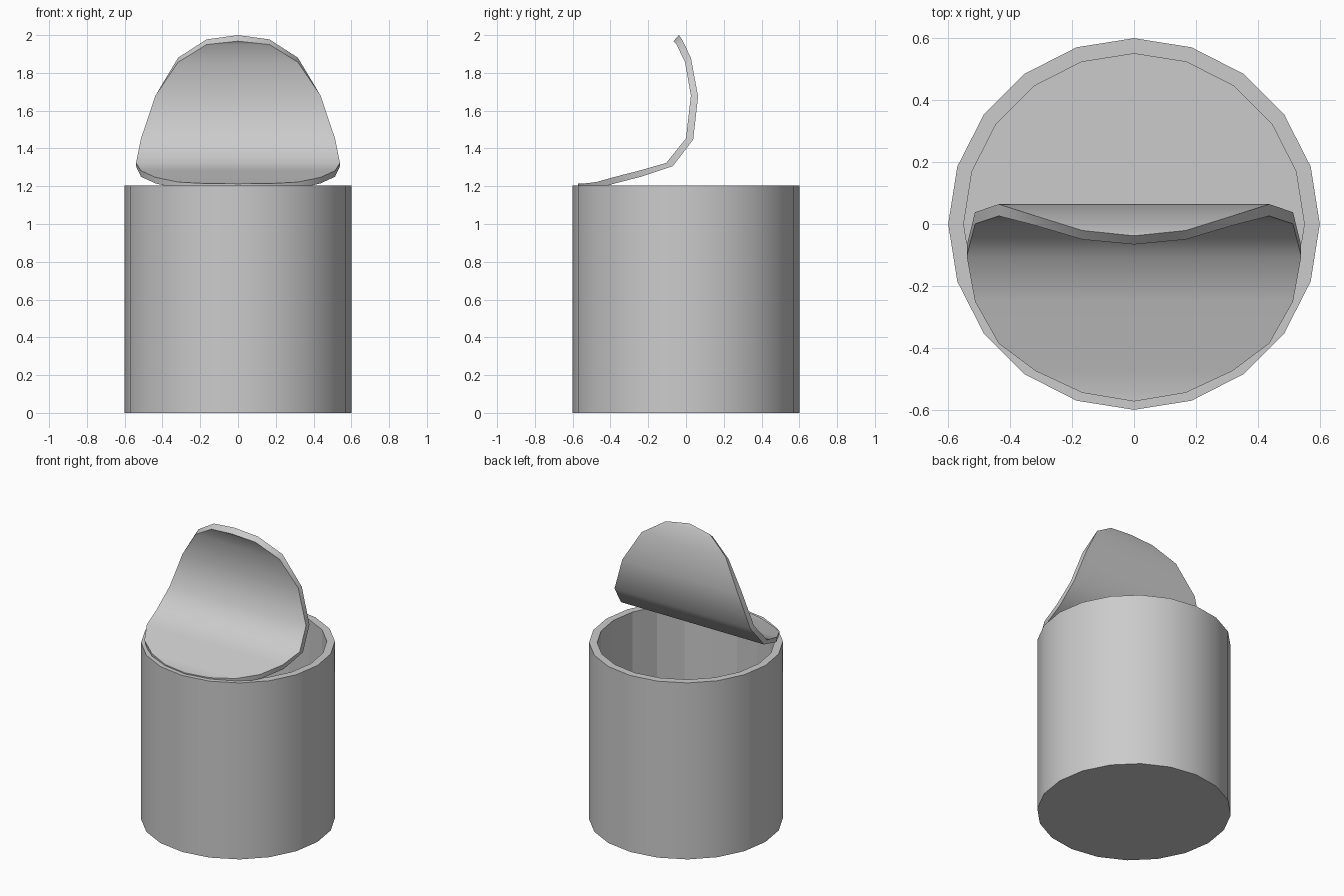
import bpy, bmesh, math

if "Cube" in bpy.data.objects:
    bpy.data.objects.remove(bpy.data.objects["Cube"])

SIDES = 20


def finish(name, bm, angle=35, flat=()):
    bmesh.ops.recalc_face_normals(bm, faces=bm.faces)
    for f in bm.faces:
        f.smooth = f not in flat
    for e in bm.edges:
        e.smooth = e.calc_face_angle(0) < math.radians(angle)
    mesh = bpy.data.meshes.new(name)
    bm.to_mesh(mesh)
    bm.free()
    obj = bpy.data.objects.new(name, mesh)
    bpy.context.collection.objects.link(obj)
    return obj


# Open can: floor, outer wall, rim, inner wall, inner floor
def make_can():
    bm = bmesh.new()
    rings = []
    for r, z in [(0.6, 0), (0.6, 1.205), (0.55, 1.205), (0.55, 0.05)]:
        rings.append([bm.verts.new((r * math.cos(2 * math.pi * i / SIDES),
                                    r * math.sin(2 * math.pi * i / SIDES), z))
                      for i in range(SIDES)])
    inner = set()
    for k, (a, b) in enumerate(zip(rings, rings[1:])):
        for i in range(SIDES):
            j = (i + 1) % SIDES
            f = bm.faces.new((a[i], a[j], b[j], b[i]))
            if k == 2:
                inner.add(f)
    bm.faces.new(rings[0])
    bm.faces.new(rings[3])
    return finish("can_body", bm, flat=inner)


# Peeled lid: a round sheet bent along y, given as side profiles (y, z)
def make_lid():
    bm = bmesh.new()
    upper = [(-0.573, 1.213), (-0.545, 1.214), (-0.475, 1.222), (-0.386, 1.247),
             (-0.25, 1.282), (-0.105, 1.323), (0.0, 1.453), (0.026, 1.68),
             (-0.005, 1.856), (-0.05, 1.95), (-0.066, 1.968)]
    lower = [(-0.573, 1.18), (-0.54, 1.18), (-0.475, 1.187), (-0.375, 1.215),
             (-0.24, 1.25), (-0.07, 1.306), (0.038, 1.447), (0.064, 1.675),
             (0.026, 1.88), (-0.021, 1.977), (-0.038, 2.0)]

    def rows(profile):
        out = []
        for i, (y, z) in enumerate(profile):
            w = 0.54 * math.sin(math.pi * i / 10)
            left = bm.verts.new((-w, y, z))
            right = left if i in (0, 10) else bm.verts.new((w, y, z))
            out.append((left, right))
        return out

    def face(*verts):
        bm.faces.new(list(dict.fromkeys(verts)))

    u, d = rows(upper), rows(lower)
    for i in range(10):
        for s in (u, d):
            face(s[i][0], s[i][1], s[i + 1][1], s[i + 1][0])
        for k in (0, 1):
            face(u[i][k], u[i + 1][k], d[i + 1][k], d[i][k])
    return finish("peeled_lid", bm, angle=50)


make_can()
make_lid()
